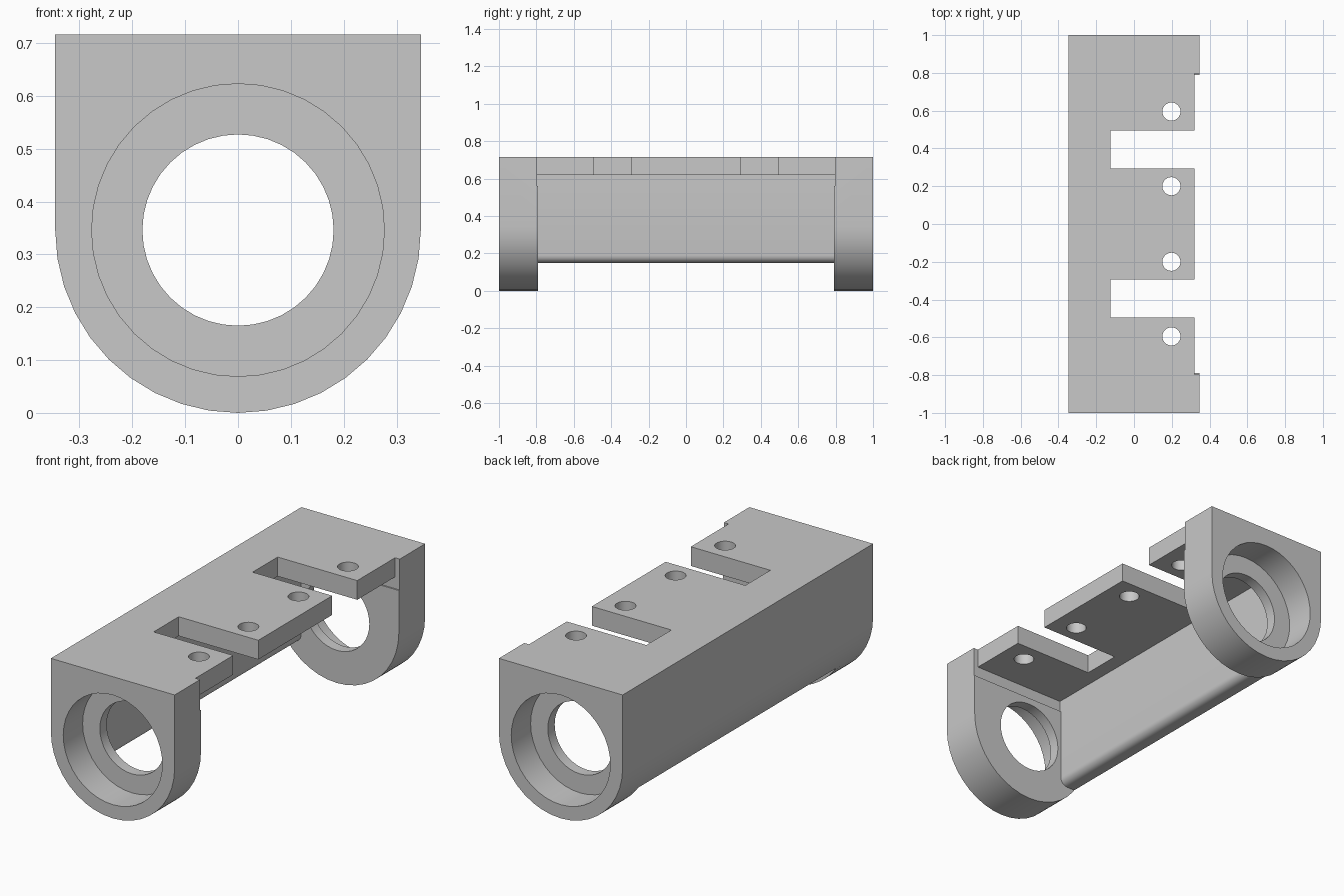
import bpy, bmesh, math
from mathutils import Vector

cube = bpy.data.objects.get("Cube")
if cube:
    bpy.data.objects.remove(cube, do_unlink=True)

grey = bpy.data.materials.new("plain grey")
grey.use_nodes = True
colour = (0.58, 0.58, 0.58, 1)
grey.diffuse_color = colour
grey.node_tree.nodes["Principled BSDF"].inputs["Base Color"].default_value = colour

W, TOP, AXIS = 0.346, 0.716, 0.346   # half width, height, bore centre height
WALL_X, PLATE_Z = -0.2, 0.619        # inner faces of the side wall and top plate
LIP_X, CHEEK_Y = 0.32, 0.79          # plate front edge and inner cheek face


def arc(cx, cz, r, start, end, steps):
    angles = [math.radians(start + (end - start) * i / steps) for i in range(steps + 1)]
    return [(cx + r * math.cos(a), cz + r * math.sin(a)) for a in angles]


def prism(name, profile, low, high, axis="Y"):
    """Extrude a closed outline along y (outline in x, z) or z (outline in x, y)."""
    bm = bmesh.new()
    place = (lambda a, b: (a, low, b)) if axis == "Y" else (lambda a, b: (a, b, low))
    face = bm.faces.new([bm.verts.new(place(a, b)) for a, b in profile])
    moved = bmesh.ops.extrude_face_region(bm, geom=[face])["geom"]
    step = Vector((0, high - low, 0) if axis == "Y" else (0, 0, high - low))
    bmesh.ops.translate(bm, vec=step, verts=[v for v in moved if isinstance(v, bmesh.types.BMVert)])
    bmesh.ops.recalc_face_normals(bm, faces=bm.faces)
    mesh = bpy.data.meshes.new(name)
    bm.to_mesh(mesh)
    bm.free()
    mesh.materials.append(grey)
    obj = bpy.data.objects.new(name, mesh)
    bpy.context.collection.objects.link(obj)
    return obj


def rect(a0, a1, b0, b1):
    return [(a0, b0), (a1, b0), (a1, b1), (a0, b1)]


def circle(cx, cy, r, steps):
    return arc(cx, cy, r, 0, 360, steps)[:-1]


# Full-length body with a flat top and round bottom
body = prism("bearing_bracket", [(W, TOP), (-W, TOP)] + arc(0, AXIS, W, 180, 360, 20), -1, 1)

# Hollow between the cheeks, leaving the plate and the round-edged side wall
edge = arc(WALL_X - 0.04, 0.19, 0.04, 0, -90, 6)
cutters = [prism("hollow_cutter", [(0.5, PLATE_Z), (WALL_X, PLATE_Z)] + edge
                 + [(-0.5, 0.15), (-0.5, -0.1), (0.5, -0.1)], -CHEEK_Y, CHEEK_Y)]

# Set back the plate edge and relieve the cheeks below it
cutters.append(prism("lip_cutter", rect(LIP_X, 0.5, 0.56, 0.8), -0.797, 0.797))
cutters.append(prism("relief_cutter", rect(WALL_X, 0.5, 0.56, PLATE_Z), -0.797, 0.797))

# Through bore and stepped bearing seats
cutters.append(prism("bore_cutter", circle(0, AXIS, 0.181, 40), -1.1, 1.1))
for side in (-1, 1):
    cutters.append(prism("seat_cutter", circle(0, AXIS, 0.277, 40), *sorted((side * 0.845, side * 1.1))))
    # Plate slots and screw holes
    cutters.append(prism("slot_cutter", rect(-0.125, 0.5, *sorted((side * 0.295, side * 0.495))),
                         0.6, 0.8, "Z"))
    for y in (0.2, 0.595):
        cutters.append(prism("screw_cutter", circle(0.198, side * y, 0.048, 32), 0.6, 0.8, "Z"))

bpy.ops.object.select_all(action="DESELECT")
body.select_set(True)
bpy.context.view_layer.objects.active = body
for cutter in cutters:
    cutter.hide_render = True
    mod = body.modifiers.new(cutter.name, "BOOLEAN")
    mod.operation, mod.solver, mod.object = "DIFFERENCE", "EXACT", cutter
    bpy.ops.object.modifier_apply(modifier=mod.name)
    bpy.data.objects.remove(cutter, do_unlink=True)

bpy.ops.object.shade_smooth_by_angle(angle=math.radians(30))
